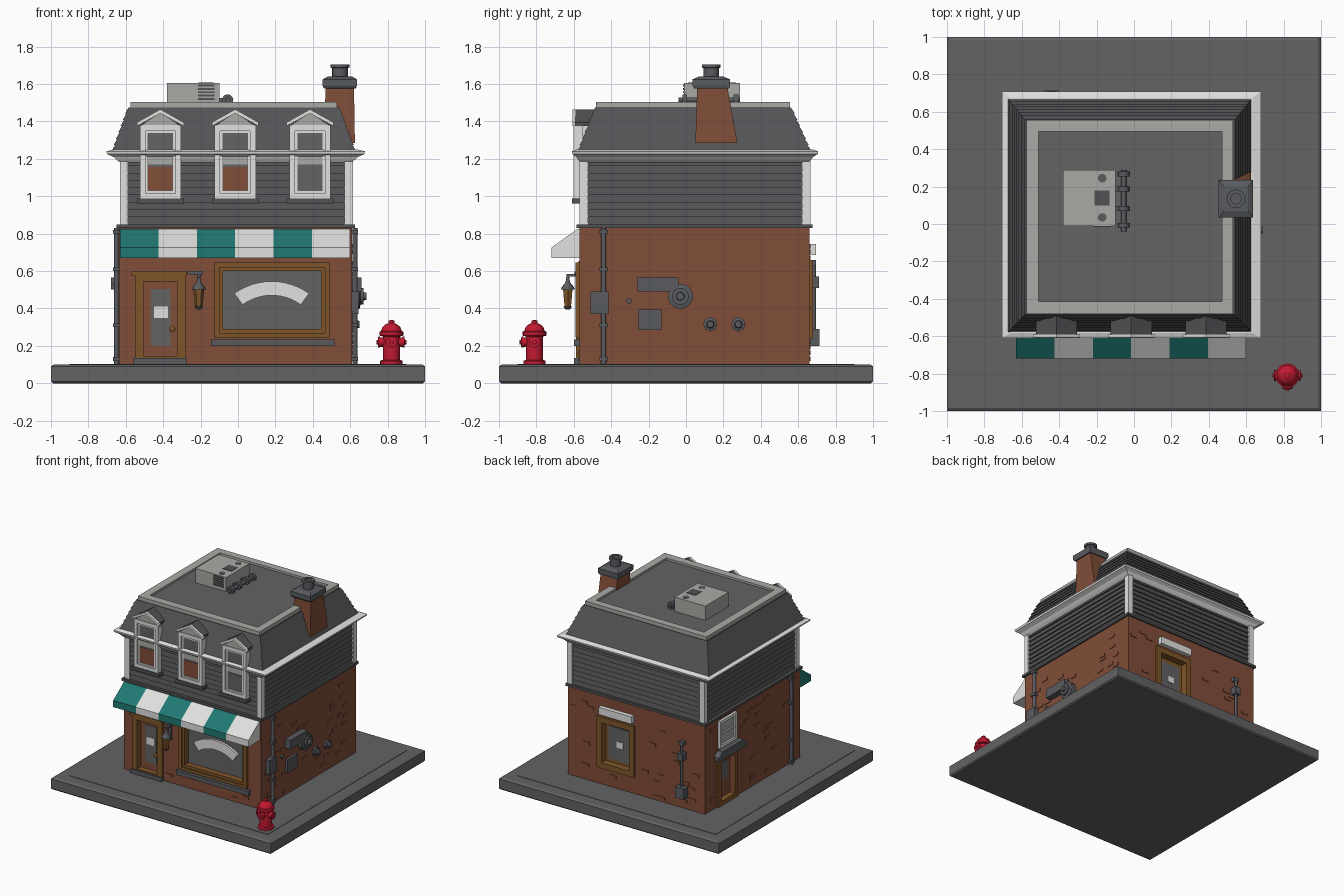
import bpy, bmesh, math, random
from mathutils import Vector

if "Cube" in bpy.data.objects:
    bpy.data.objects.remove(bpy.data.objects["Cube"])
random.seed(4)

def mat(name, r, g, b):
    m = bpy.data.materials.new(name)
    m.diffuse_color = (r, g, b, 1)
    m.use_nodes = True
    m.node_tree.nodes["Principled BSDF"].inputs["Base Color"].default_value = m.diffuse_color
    return m

BRICK = mat("brick", .22, .075, .04)
DARK = mat("slate grey", .085, .085, .09)
GREY = mat("paving grey", .125, .125, .13)
METAL = mat("metal grey", .1, .105, .115)
WHITE = mat("white trim", .75, .75, .74)
LIGHT = mat("light grey", .4, .4, .38)
WOOD = mat("brown wood", .21, .09, .022)
TEAL = mat("teal", .015, .19, .17)
RED = mat("red", .55, .01, .03)

def finish(name, bm, m, smooth=False):
    bmesh.ops.recalc_face_normals(bm, faces=bm.faces)
    me = bpy.data.meshes.new(name)
    bm.to_mesh(me)
    bm.free()
    me.materials.append(m)
    ob = bpy.data.objects.new(name, me)
    bpy.context.collection.objects.link(ob)
    if smooth:
        bpy.ops.object.select_all(action='DESELECT')
        ob.select_set(True)
        bpy.context.view_layer.objects.active = ob
        bpy.ops.object.shade_smooth_by_angle(angle=math.radians(40))
    return ob

def loft(bm, loops):
    """Skin a list of point loops and cap both ends."""
    vs = [[bm.verts.new(p) for p in l] for l in loops]
    n = len(vs[0])
    for a, b in zip(vs, vs[1:]):
        for i in range(n):
            bm.faces.new((a[i], a[(i+1) % n], b[(i+1) % n], b[i]))
    bm.faces.new(vs[0])
    bm.faces.new(vs[-1])

def rect(x0, x1, y0, y1, z):
    return [(x0, y0, z), (x1, y0, z), (x1, y1, z), (x0, y1, z)]

def stack(name, m, *rings):
    bm = bmesh.new()
    loft(bm, [rect(*r) for r in rings])
    return finish(name, bm, m)

def boxes(name, m, items):
    bm = bmesh.new()
    for x0, x1, y0, y1, z0, z1 in items:
        loft(bm, [rect(x0, x1, y0, y1, z0), rect(x0, x1, y0, y1, z1)])
    return finish(name, bm, m)

def prism(name, m, pts, axis, a0, a1):
    put = (lambda p, a: (a, p[0], p[1])) if axis == 'x' else (lambda p, a: (p[0], a, p[1]))
    bm = bmesh.new()
    loft(bm, [[put(p, a) for p in pts] for a in (a0, a1)])
    return finish(name, bm, m)

def lathe(name, m, base, direction, prof, n=16):
    """Round part: profile of (radius, distance along direction)."""
    q = Vector(direction).to_track_quat('Z', 'Y')
    bm = bmesh.new()
    loft(bm, [[Vector(base) + q @ Vector((r*math.cos(i*math.tau/n), r*math.sin(i*math.tau/n), h))
               for i in range(n)] for r, h in prof])
    return finish(name, bm, m, True)

# Wall-relative placement: u runs along the wall, d is distance out from it
X0, X1, Y0, Y1 = -.635, .61, -.57, .66
OUT = {'front': (0, -1, 0), 'back': (0, 1, 0), 'left': (-1, 0, 0), 'right': (1, 0, 0)}
def on(side, u, d):
    return {'front': (u, Y0-d), 'back': (u, Y1+d), 'left': (X0-d, u), 'right': (X1+d, u)}[side]
def wb(side, u0, u1, z0, z1, d0, d1):
    (a, b), (c, d) = on(side, u0, d0), on(side, u1, d1)
    return min(a, c), max(a, c), min(b, d), max(b, d), z0, z1
def panel(name, m, *a):
    return boxes(name, m, [wb(*a)])
def frame(name, m, side, u0, u1, z0, z1, t, d0, d1):
    return boxes(name, m, [wb(side, u0, u0+t, z0, z1, d0, d1), wb(side, u1-t, u1, z0, z1, d0, d1),
                           wb(side, u0+t, u1-t, z1-t, z1, d0, d1), wb(side, u0+t, u1-t, z0, z0+t, d0, d1)])
def knob(name, m, side, u, z, d, prof, n=16):
    x, y = on(side, u, d)
    return lathe(name, m, (x, y, z), OUT[side], prof, n)

# Pavement slab
stack("pavement_slab", GREY, (-.99, .99, -.99, .99, 0), (-1, 1, -1, 1, .01), (-1, 1, -1, 1, .09), (-.985, .985, -.985, .985, .1))
boxes("pavement_inset", GREY, [(-.9, .9, -.9, .9, .09, .103)])

# Brick ground floor with recessed openings
wall = boxes("brick_walls", BRICK, [(X0, X1, Y0, Y1, .1, .835)])
openings = [('front', -.51, -.32, .13, .57), ('front', -.09, .46, .28, .61),
            ('back', .04, .3, .28, .62), ('left', .29, .47, .1, .48)]
for i, (s, u0, u1, z0, z1) in enumerate(openings):
    cut = panel("opening_cutter", BRICK, s, u0, u1, z0, z1, -.05, .1)
    mod = wall.modifiers.new("cut", 'BOOLEAN')
    mod.operation, mod.solver, mod.object = 'DIFFERENCE', 'EXACT', cut
    bpy.context.view_layer.update()
    me = bpy.data.meshes.new_from_object(wall.evaluated_get(bpy.context.evaluated_depsgraph_get()))
    wall.modifiers.clear()
    wall.data = me
    bpy.data.objects.remove(cut)

# Scattered raised bricks
raised = []
for s in OUT:
    lo, hi = (-.6, .53) if s in ('front', 'back') else (-.54, .58)
    for _ in range(32):
        u, z = random.uniform(lo, hi), .12 + .03*random.randrange(22)
        if all(o[0] != s or u+.07 < o[1]-.06 or u > o[2]+.06 or z+.03 < o[3]-.06 or z > o[4]+.06 for o in openings):
            raised.append(wb(s, u, u+.06, z, z+.024, -.01, .005))
boxes("raised_bricks", BRICK, raised)

# Upper storey: belt, lapped siding, corner posts
stack("belt_trim", DARK, (-.65, .625, -.585, .675, .83), (-.65, .625, -.585, .675, .85))
def lapped(name, lo, hi, z0, z1, rows, lip):
    rings = []
    for i in range(rows):
        for t, g in ((i/rows, lip), ((i+1)/rows, 0)):
            r = [a+(b-a)*t for a, b in zip(lo, hi)]
            rings.append((r[0]-g, r[1]+g, r[2]-g, r[3]+g, z0+(z1-z0)*t))
    stack(name, DARK, *rings)
W = (-.615, .598, -.552, .648)
lapped("upper_siding", W, W, .85, 1.2, 9, .01)
boxes("corner_posts", WHITE, [(x-.022, x+.022, y-.022, y+.022, .85, 1.2) for x in (-.61, .592) for y in (-.547, .643)])

# Cornice and mansard roof
stack("cornice", WHITE, *[(-.63-g, .605+g, -.565-g*.6, .655+g*.7, z) for g, z in
      ((0, 1.18), (.02, 1.195), (.035, 1.21), (.07, 1.225), (.075, 1.24), (.03, 1.25))])
lapped("mansard_roof", (-.67, .625, -.575, .665), (-.585, .54, -.485, .56), 1.24, 1.475, 7, .007)
RX0, RX1, RY0, RY1 = -.575, .53, -.48, .555
boxes("roof_rim", LIGHT, [(RX0, RX1, RY0, -.415, 1.465, 1.505), (RX0, RX1, .495, RY1, 1.465, 1.505),
                          (RX0, -.51, -.415, .495, 1.465, 1.505), (.47, RX1, -.415, .495, 1.465, 1.505)])
boxes("flat_roof", GREY, [(-.52, .48, -.42, .5, 1.46, 1.488)])

# Three dormer windows
for i, x in enumerate((-.415, -.015, .385)):
    n = f"dormer_{i+1}_"
    prism(n+"body", WHITE, [(x-.095, 1.2), (x+.095, 1.2), (x+.095, 1.38), (x, 1.44), (x-.095, 1.38)], 'y', -.585, -.47)
    gable = [(x-.125, 1.375), (x, 1.443), (x+.125, 1.375), (x+.125, 1.395), (x, 1.465), (x-.125, 1.395)]
    prism(n+"gable_trim", WHITE, gable, 'y', -.608, -.59)
    prism(n+"roof", DARK, [(a-(a-x)*.12, b) for a, b in gable], 'y', -.592, -.48)
    prism(n+"pediment", LIGHT, [(x-.1, 1.38), (x+.1, 1.38), (x, 1.445)], 'y', -.596, -.58)
    frame(n+"frame", WHITE, 'front', x-.11, x+.11, .985, 1.38, .03, -.02, .032)
    frame(n+"sash", WHITE, 'front', x-.08, x+.08, 1.015, 1.35, .012, -.02, .022)
    panel(n+"upper_pane", GREY, 'front', x-.07, x+.07, 1.02, 1.35, -.02, .016)
    panel(n+"curtain", GREY if i == 2 else BRICK, 'front', x-.066, x+.066, 1.03, 1.155, .01, .019)
    panel(n+"blind", LIGHT, 'front', x-.066, x+.066, 1.17, 1.235, .01, .019)
    panel(n+"sill", DARK, 'front', x-.125, x+.125, .962, .988, -.02, .04)

# Striped awning
for i in range(6):
    x = -.63 + .205*i
    prism(f"awning_stripe_{i+1}", (TEAL, WHITE)[i % 2],
          [(-.56, .828), (-.585, .822), (-.72, .725), (-.72, .67), (-.56, .67)], 'x', x, x+.205)

# Front door
frame("front_door_frame", WOOD, 'front', -.55, -.28, .1, .59, .045, -.05, .018)
panel("front_door_header", WOOD, 'front', -.57, -.275, .575, .597, -.01, .025)
panel("front_door", BRICK, 'front', -.51, -.32, .13, .57, -.06, -.03)
panel("front_door_glass", GREY, 'front', -.465, -.36, .2, .505, -.04, -.026)
panel("front_door_notice", WHITE, 'front', -.45, -.375, .35, .41, -.03, -.022)
knob("front_door_knob", WOOD, 'front', -.352, .29, -.035, [(.008, 0), (.008, .02), (.018, .025), (.018, .035), (.008, .042)], 12)
panel("front_step", METAL, 'front', -.56, -.275, .1, .135, -.05, .03)

# Shop window
frame("shop_window_frame", WOOD, 'front', -.125, .49, .245, .645, .025, -.01, .022)
frame("shop_window_inner_frame", WOOD, 'front', -.1, .465, .27, .62, .02, -.05, .01)
panel("shop_window_glass", GREY, 'front', -.09, .46, .28, .61, -.06, -.04)
panel("shop_window_sill", METAL, 'front', -.145, .515, .2, .235, -.01, .03)
arc = [math.radians(-36+6*k) for k in range(13)]
prism("shop_window_banner", WHITE, [(.18+.34*math.sin(a), .205+.34*math.cos(a)) for a in arc] +
      [(.18+.265*math.sin(a), .205+.265*math.cos(a)) for a in reversed(arc)], 'y', -.55, -.53)

# Wall lantern
boxes("lantern_bracket", METAL, [(-.27, -.19, -.585, -.56, .578, .6), (-.22, -.2, -.64, -.57, .57, .585), (-.22, -.2, -.585, -.56, .46, .58)])
lathe("lantern_cap", METAL, (-.21, -.632, .5), (0, 0, 1), [(.036, 0), (.034, .012), (.012, .04), (.006, .08)], 8)
lathe("lantern_glass", WOOD, (-.21, -.632, .41), (0, 0, 1), [(.02, 0), (.029, .09)], 6)
lathe("lantern_base", METAL, (-.21, -.632, .395), (0, 0, 1), [(.012, 0), (.024, .015)], 8)

# Back window with hood
frame("back_window_frame", WOOD, 'back', 0, .34, .24, .66, .045, -.05, .018)
panel("back_window_wood", WOOD, 'back', .04, .3, .28, .62, -.06, -.04)
panel("back_window_glass", GREY, 'back', .075, .265, .31, .58, -.05, -.034)
panel("back_window_notice", WHITE, 'back', .13, .19, .42, .47, -.04, -.03)
panel("back_window_hood", WHITE, 'back', .01, .31, .685, .745, -.01, .035)

# Left side door, canopy and window
frame("side_door_frame", WOOD, 'left', .25, .51, .1, .5, .04, -.05, .015)
panel("side_door", BRICK, 'left', .29, .47, .1, .48, -.06, -.03)
panel("side_door_glass", GREY, 'left', .33, .43, .28, .44, -.04, -.026)
prism("side_canopy", METAL, [(.2-.02, .5), (.54, .5), (.54, .53), (.5, .565), (.22, .565), (.18, .53)], 'x', X0-.045, X0+.01)
frame("side_window_frame", WHITE, 'left', .27, .49, .58, .805, .025, -.01, .02)
panel("side_window_glass", LIGHT, 'left', .28, .48, .59, .79, -.01, .006)
panel("side_window_bar", WHITE, 'left', .27, .49, .685, .7, -.01, .014)

# Downpipes and right wall services
for s in ('left', 'right'):
    x, y = on(s, -.44, .015)
    lathe(s+"_downpipe", METAL, (x, y, .1), (0, 0, 1), [(.014, 0), (.014, .73)], 10)
    boxes(s+"_pipe_clips", METAL, [wb(s, -.462, -.418, z, z+.02, -.01, .032) for z in (.12, .3, .6, .8)])
panel("meter_box", METAL, 'right', -.51, -.415, .37, .49, -.01, .035)
panel("fan_duct", METAL, 'right', -.26, -.04, .49, .565, -.01, .05)
knob("fan_housing", METAL, 'right', -.03, .465, -.01, [(.067, 0), (.067, .05), (.045, .055), (.045, .07), (.022, .07), (.02, .088)], 20)
panel("service_hatch", METAL, 'right', -.255, -.13, .285, .395, -.01, .02)
knob("wall_bolt", METAL, 'right', -.305, .44, -.01, [(.015, 0), (.015, .025)], 10)
for u in (.13, .28):
    knob("wall_valve", METAL, 'right', u, .315, -.01, [(.038, 0), (.038, .025), (.022, .03), (.018, .05)], 8)

# Back wall meter pipes
x, y = on('back', -.44, .025)
lathe("back_pipe", METAL, (x, y, .2), (0, 0, 1), [(.011, 0), (.011, .45)], 10)
boxes("back_meters", METAL, [wb('back', -.48, -.4, .2, .29, -.01, .055), wb('back', -.465, -.415, .51, .57, -.01, .05),
                             wb('back', -.46, -.42, .63, .66, -.01, .035)])

# Chimney
stack("chimney_stack", BRICK, (.455, .625, .05, .275, 1.285), (.47, .62, .06, .22, 1.59))
stack("chimney_cap", METAL, (.46, .63, .045, .23, 1.575), (.453, .635, .035, .235, 1.59), (.453, .635, .035, .235, 1.625), (.48, .61, .07, .2, 1.64))
lathe("chimney_pot", METAL, (.545, .135, 1.63), (0, 0, 1), [(.042, 0), (.042, .055), (.05, .058), (.05, .075), (.028, .075), (.028, .03)])

# Rooftop air unit and pipes
boxes("air_unit", LIGHT, [(-.38, -.1, -.01, .29, 1.485, 1.605)])
boxes("air_unit_grille", DARK, [(-.215, -.125, -.016, 0, 1.515+.018*k, 1.525+.018*k) for k in range(5)] + [(-.21, -.13, .1, .18, 1.6, 1.609)])
for yy in (.035, .245):
    lathe("air_unit_fan", METAL, (-.17, yy, 1.6), (0, 0, 1), [(.023, 0), (.023, .008)])
lathe("roof_pipe", METAL, (-.055, -.04, 1.515), (0, 1, 0), [(.014, 0), (.014, .33)], 10)
for yy in (-.02, .07, .175, .255):
    lathe("roof_pipe_collar", METAL, (-.055, yy, 1.515), (0, 1, 0), [(.03, 0), (.03, .025)], 12)
boxes("roof_pipe_links", METAL, [(-.11, -.05, yy, yy+.025, 1.505, 1.525) for yy in (.07, .175)])

# Fire hydrant
H = (.82, -.81, .1)
lathe("hydrant_body", RED, H, (0, 0, 1), [(.06, 0), (.06, .02), (.046, .025), (.046, .15), (.064, .155), (.064, .175),
      (.055, .18), (.048, .2), (.03, .216), (.016, .221), (.016, .235), (.008, .237)], 20)
for d in ((1, 0, 0), (-1, 0, 0), (0, -1, 0)):
    lathe("hydrant_nozzle", RED, (.82, -.81, .22), d, [(.025, .03), (.025, .06), (.03, .06), (.03, .07), (.012, .072), (.012, .08)], 12)
